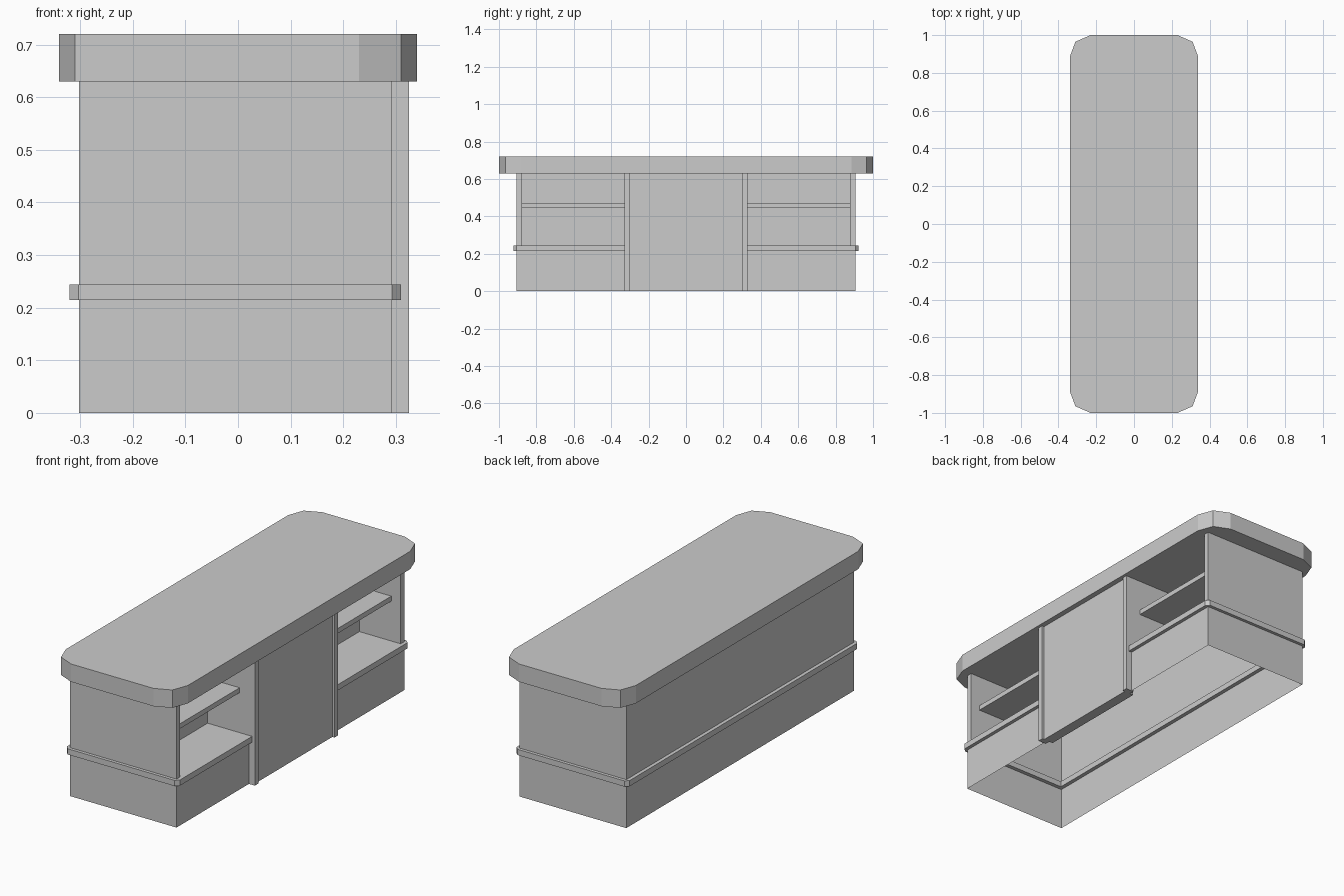
import bpy, bmesh

if "Cube" in bpy.data.objects:
    bpy.data.objects.remove(bpy.data.objects["Cube"])


def make_object(name, bm):
    mesh = bpy.data.meshes.new(name)
    bm.to_mesh(mesh)
    bm.free()
    obj = bpy.data.objects.new(name, mesh)
    bpy.context.collection.objects.link(obj)
    return obj


def slab(name, outline, z0, z1):
    """Solid plate from a counter-clockwise outline."""
    bm = bmesh.new()
    face = bm.faces.new([bm.verts.new((x, y, z0)) for x, y in outline])
    ext = bmesh.ops.extrude_face_region(bm, geom=[face], use_keep_orig=True)
    verts = [v for v in ext["geom"] if isinstance(v, bmesh.types.BMVert)]
    bmesh.ops.translate(bm, verts=verts, vec=(0, 0, z1 - z0))
    bmesh.ops.recalc_face_normals(bm, faces=bm.faces)
    return make_object(name, bm)


def ribbon(name, path, z0, z1):
    """Thin upright wall that follows an open path."""
    bm = bmesh.new()
    low = [bm.verts.new((x, y, z0)) for x, y in path]
    high = [bm.verts.new((x, y, z1)) for x, y in path]
    for i in range(len(path) - 1):
        bm.faces.new((low[i], low[i + 1], high[i + 1], high[i]))
    return make_object(name, bm)


def box(name, x0, x1, y0, y1, z0, z1):
    return slab(name, [(x0, y0), (x1, y0), (x1, y1), (x0, y1)], z0, z1)


def mirrored(half):
    """Continue a path with its reflection across y = 0."""
    return half + [(x, -y) for x, y in reversed(half)]


# Counter top with faceted rounded corners
corner = [(0.34, 0.885), (0.31, 0.965), (0.23, 1.0)]
half_top = corner + [(-x, y) for x, y in reversed(corner)]
slab("counter_top", mirrored(half_top), 0.63, 0.72)

# Lower walls, open underneath and behind the door
ribbon("lower_walls", mirrored([(0.292, 0.33), (0.292, 0.906), (-0.302, 0.906)]), 0, 0.23)

# Upper walls, with a shallow open compartment at each end of the front
ribbon("upper_walls", mirrored([(0.292, 0.33), (0.062, 0.33), (0.062, 0.877),
                                (0.292, 0.877), (0.292, 0.906), (-0.302, 0.906)]), 0.23, 0.63)

# Trim band, widened into the compartment floors at the front
outer = mirrored([(0.31, 0.33), (0.31, 0.905), (0.293, 0.922),
                  (-0.303, 0.922), (-0.32, 0.905)])
inner = mirrored([(0.062, 0.33), (0.062, 0.886), (-0.282, 0.886)])
slab("trim_band_and_floors", outer + inner[::-1], 0.215, 0.244)

# Shelves and door stiles on both sides
for side, s in (("left", -1), ("right", 1)):
    y0, y1 = sorted((s * 0.33, s * 0.877))
    box(f"{side}_shelf", 0.062, 0.24, y0, y1, 0.445, 0.47)
    y0, y1 = sorted((s * 0.303, s * 0.33))
    box(f"{side}_door_stile", 0.28, 0.325, y0, y1, 0, 0.63)

# Middle door panel
box("door_panel", 0.26, 0.313, -0.303, 0.303, 0, 0.63)
